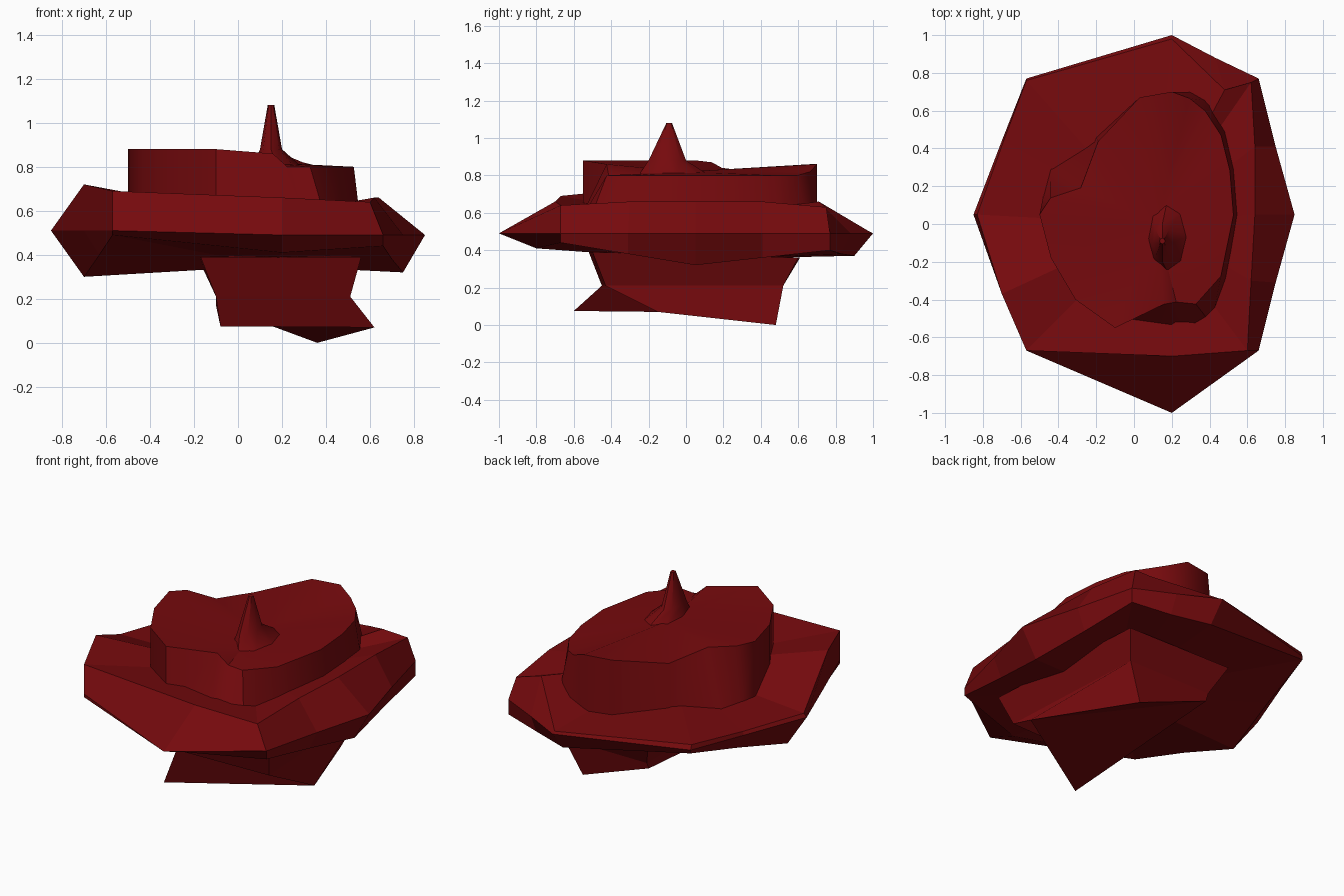
import bpy
import bmesh
import math

default_cube = bpy.data.objects.get("Cube")
if default_cube:
    bpy.data.objects.remove(default_cube, do_unlink=True)

# Single dark red material
dark_red = bpy.data.materials.new("dark_red")
dark_red.use_nodes = True
COLOUR = (0.18, 0.003, 0.004, 1.0)
dark_red.diffuse_color = COLOUR
shader = dark_red.node_tree.nodes["Principled BSDF"]
shader.inputs["Base Color"].default_value = COLOUR
shader.inputs["Roughness"].default_value = 0.8


def finish(name, mesh_data, smooth_angle):
    bmesh.ops.recalc_face_normals(mesh_data, faces=mesh_data.faces)
    mesh = bpy.data.meshes.new(name)
    mesh_data.to_mesh(mesh)
    mesh_data.free()
    mesh.materials.append(dark_red)
    part = bpy.data.objects.new(name, mesh)
    bpy.context.collection.objects.link(part)
    if smooth_angle:
        bpy.ops.object.select_all(action="DESELECT")
        part.select_set(True)
        bpy.context.view_layer.objects.active = part
        bpy.ops.object.shade_smooth_by_angle(angle=math.radians(smooth_angle))


def loft(name, rings, bottom, top, smooth_angle=None):
    """Skin a stack of equal rings and close both ends with fans."""
    mesh_data = bmesh.new()
    loops = [[mesh_data.verts.new(point) for point in ring] for ring in rings]
    count = len(rings[0])
    for low, high in zip(loops, loops[1:]):
        for i in range(count):
            j = (i + 1) % count
            mesh_data.faces.new((low[i], low[j], high[j], high[i]))
    for loop, centre in ((loops[0], bottom), (loops[-1], top)):
        hub = mesh_data.verts.new(centre)
        for i in range(count):
            mesh_data.faces.new((loop[i], loop[(i + 1) % count], hub))
    finish(name, mesh_data, smooth_angle)


# Broad faceted body: underside edge, widest edge and upper edge,
# each running from the front tip round the +x side to the back and home
lower = [
    (0.2, -0.8, 0.41), (0.66, -0.67, 0.44), (0.7, -0.31, 0.38),
    (0.75, 0.05, 0.32), (0.7, 0.41, 0.36), (0.66, 0.77, 0.4),
    (0.43, 0.83, 0.38), (0.2, 0.9, 0.37), (-0.57, 0.77, 0.49),
    (-0.63, 0.4, 0.4), (-0.7, 0.02, 0.3), (-0.63, -0.32, 0.4),
    (-0.57, -0.67, 0.49),
]
middle = [
    (0.2, -1, 0.49), (0.66, -0.67, 0.49), (0.75, -0.31, 0.49),
    (0.85, 0.05, 0.49), (0.75, 0.41, 0.49), (0.66, 0.77, 0.49),
    (0.43, 0.88, 0.49), (0.2, 1, 0.49), (-0.57, 0.77, 0.51),
    (-0.7, 0.44, 0.51), (-0.85, 0.05, 0.51), (-0.7, -0.34, 0.51),
    (-0.57, -0.67, 0.51),
]
upper = [
    (0.2, -0.7, 0.66), (0.6, -0.67, 0.64), (0.62, -0.3, 0.66),
    (0.64, 0.05, 0.66), (0.64, 0.41, 0.66), (0.62, 0.75, 0.63),
    (0.48, 0.71, 0.66), (0.2, 0.98, 0.5), (-0.57, 0.76, 0.54),
    (-0.69, 0.44, 0.53), (-0.83, 0.05, 0.53), (-0.7, -0.37, 0.72),
    (-0.57, -0.67, 0.69),
]
loft("body", [lower, middle, upper], (0.15, 0, 0.35), (0.1, 0, 0.57))

# Uneven raised drum: x, y, rim height and rim inset
rim_points = [
    (0.2, 0.7, 0.86, 1), (0.03, 0.67, 0.86, 1), (-0.2, 0.46, 0.81, 0.95),
    (-0.44, 0.3, 0.84, 0.64), (-0.48, 0.15, 0.87, 0.92),
    (-0.5, 0.05, 0.88, 1), (-0.44, -0.18, 0.88, 1),
    (-0.31, -0.4, 0.88, 1), (-0.1, -0.55, 0.88, 1), (0.22, -0.59, 0.86, 0.72),
    (0.32, -0.59, 0.8, 0.7), (0.41, -0.53, 0.8, 0.8), (0.5, -0.3, 0.8, 0.92),
    (0.56, 0.05, 0.8, 0.94), (0.54, 0.3, 0.8, 0.94), (0.49, 0.5, 0.8, 0.94),
    (0.41, 0.65, 0.8, 0.92), (0.31, 0.7, 0.82, 0.95),
]
base = [(x, y, 0.52) for x, y, _, _ in rim_points]
rim = [(x * inset, y * inset, z) for x, y, z, inset in rim_points]
loft("upper_drum", [base, rim], (0.1, 0, 0.52), (0.12, 0, 0.82), 40)

# Thin off-centre spike with a spreading foot
SIDES = 8


def spike_ring(cx, cy, rx, ry, z):
    turns = [math.tau * i / SIDES for i in range(SIDES)]
    return [(cx + rx * math.cos(t), cy + ry * math.sin(t), z) for t in turns]


loft("spike", [
    spike_ring(0.18, -0.06, 0.12, 0.2, 0.79),
    spike_ring(0.15, -0.1, 0.05, 0.1, 0.88),
    spike_ring(0.15, -0.09, 0.015, 0.015, 1.08),
], (0.18, -0.06, 0.79), (0.15, -0.09, 1.08), 40)

# Four-sided neck that narrows to a waist, then a twisted, pointed foot
foot = [(-0.08, -0.6, 0.075), (0.62, -0.15, 0.07), (0.36, 0.48, 0), (-0.1, 0.5, 0.17)]
waist = [(-0.1, -0.45, 0.21), (0.51, -0.43, 0.21), (0.46, 0.52, 0.21), (-0.1, 0.52, 0.21)]
neck = [(-0.17, -0.52, 0.39), (0.56, -0.5, 0.39), (0.53, 0.6, 0.36), (-0.17, 0.61, 0.36)]
# The underside folds along the line between its second and fourth corners
fold = [(a + b) / 2 for a, b in zip(foot[1], foot[3])]
loft("neck_and_foot", [foot, waist, neck], fold, (0.2, 0, 0.4))
